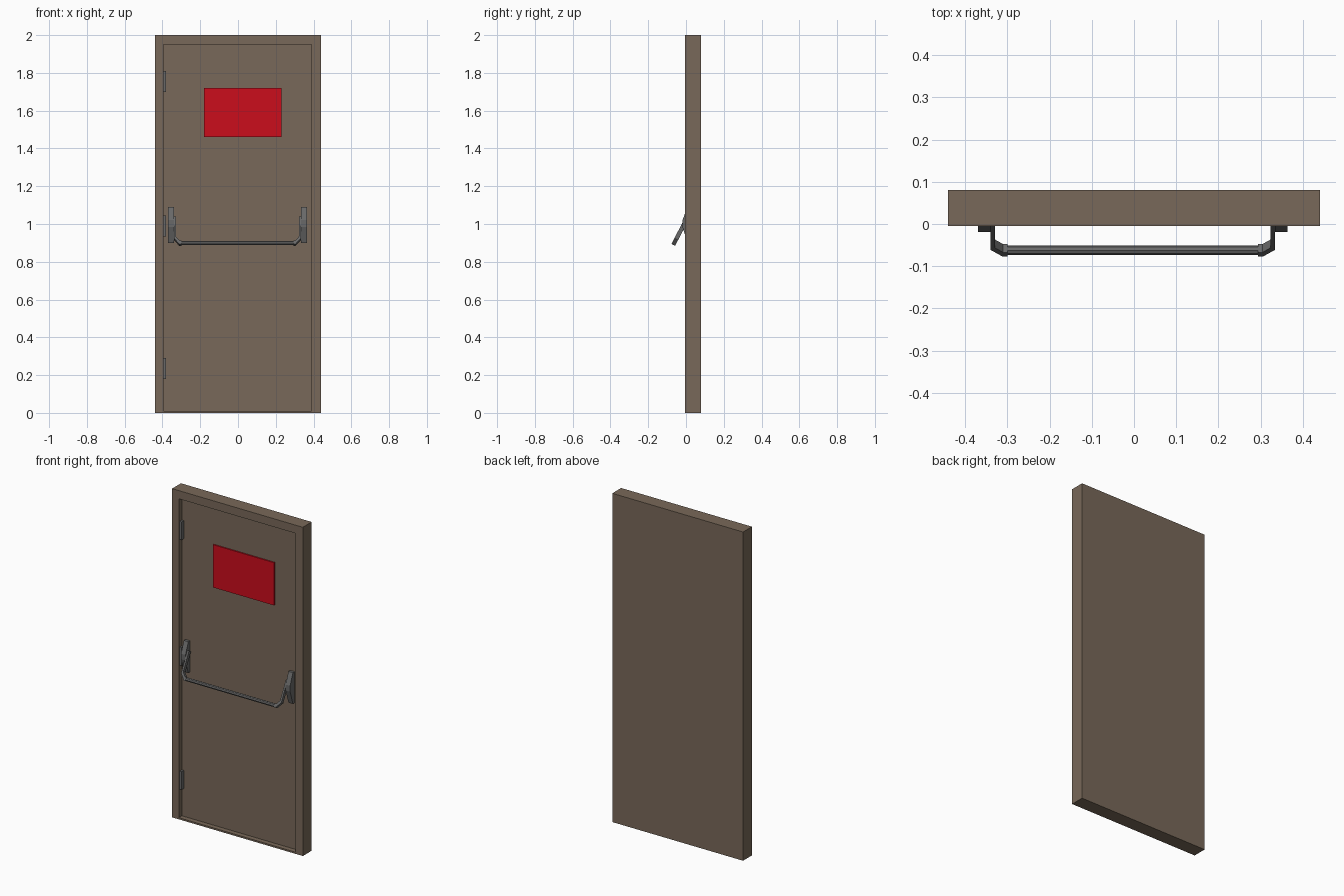
import bpy, bmesh
from mathutils import Vector

if "Cube" in bpy.data.objects:
    bpy.data.objects.remove(bpy.data.objects["Cube"])

def material(name, rgb):
    m = bpy.data.materials.new(name)
    m.diffuse_color = (*rgb, 1)
    m.use_nodes = True
    m.node_tree.nodes["Principled BSDF"].inputs["Base Color"].default_value = m.diffuse_color
    return m

BROWN = material("brown_paint", (0.19, 0.14, 0.10))
RED = material("red_sign", (0.60, 0.004, 0.012))
STEEL = material("dark_steel", (0.14, 0.14, 0.14))

def prism(name, outline, offset, mat):
    """Extrude a planar 3D outline along an offset vector."""
    bm = bmesh.new()
    face = bm.faces.new([bm.verts.new(p) for p in outline])
    ext = bmesh.ops.extrude_face_region(bm, geom=[face])
    verts = [v for v in ext["geom"] if isinstance(v, bmesh.types.BMVert)]
    bmesh.ops.translate(bm, verts=verts, vec=offset)
    bmesh.ops.recalc_face_normals(bm, faces=bm.faces)
    me = bpy.data.meshes.new(name)
    bm.to_mesh(me)
    bm.free()
    me.materials.append(mat)
    ob = bpy.data.objects.new(name, me)
    bpy.context.collection.objects.link(ob)
    return ob

def box(name, x0, x1, y0, y1, z0, z1, mat):
    return prism(name, [(x0, y0, z0), (x1, y0, z0), (x1, y0, z1), (x0, y0, z1)],
                 (0, y1 - y0, 0), mat)

FRONT, LEAF, BACK = -0.005, 0.025, 0.08   # y of frame face, door leaf and back
L, R, SILL, TOP = -0.395, 0.39, 0.01, 1.95

# solid slab with a recess inset into its front face
bm = bmesh.new()
def ring(x0, x1, z0, z1, y):
    return [bm.verts.new(p) for p in ((x0, y, z0), (x1, y, z0), (x1, y, z1), (x0, y, z1))]
rings = [ring(-0.44, 0.44, 0, 2, BACK), ring(-0.44, 0.44, 0, 2, FRONT),
         ring(L, R, SILL, TOP, FRONT), ring(L, R, SILL, TOP, LEAF)]
for a, b in zip(rings, rings[1:]):
    for i in range(4):
        j = (i + 1) % 4
        bm.faces.new((a[i], a[j], b[j], b[i]))
bm.faces.new(rings[0])
bm.faces.new(rings[-1])
bmesh.ops.recalc_face_normals(bm, faces=bm.faces)
me = bpy.data.meshes.new("door_and_frame")
bm.to_mesh(me)
bm.free()
me.materials.append(BROWN)
bpy.context.collection.objects.link(bpy.data.objects.new("door_and_frame", me))

# warning sign plate, left blank
box("sign", -0.18, 0.23, LEAF - 0.008, LEAF, 1.46, 1.72, RED)

# hinges on the left jamb
for i, z in enumerate((0.235, 0.99, 1.755)):
    box(f"hinge_{i + 1}", L, L + 0.013, LEAF - 0.022, LEAF, z - 0.055, z + 0.055, STEEL)

# panic bar: mirrored bracket and bent arm on each side
CX = -0.003
down = Vector((0, -0.065, -0.125)).normalized()
normal = Vector((0, -down.z, down.y))
pivot = Vector((0, 0.003, 1.025))
reach = 0.142
for side, s in (("left", -1), ("right", 1)):
    x = CX + s * 0.337
    prism(f"bracket_{side}",
          [(x, LEAF, 0.90), (x, LEAF, 1.09), (x, 0.008, 1.09), (x, -0.019, 1.02),
           (x, -0.019, 0.985), (x, 0.008, 0.90)], (s * 0.03, 0, 0), STEEL)
    shape = [(0.337, -0.012), (0.337, 0.118), (0.308, reach + 0.011), (0.297, reach + 0.011),
             (0.297, reach - 0.011), (0.307, reach - 0.011), (0.326, 0.108), (0.326, -0.012)]
    prism(f"arm_{side}",
          [Vector((CX + s * a, 0, 0)) + pivot + down * t - normal * 0.011 for a, t in shape],
          normal * 0.022, STEEL)

# octagonal push bar between the arms
c = pivot + down * reach
bpy.ops.mesh.primitive_cylinder_add(vertices=8, radius=0.011, depth=0.596,
                                    location=(CX, c.y, c.z), rotation=(0, 1.570796, 0))
bar = bpy.context.object
bar.name = "push_bar"
bar.data.materials.append(STEEL)
